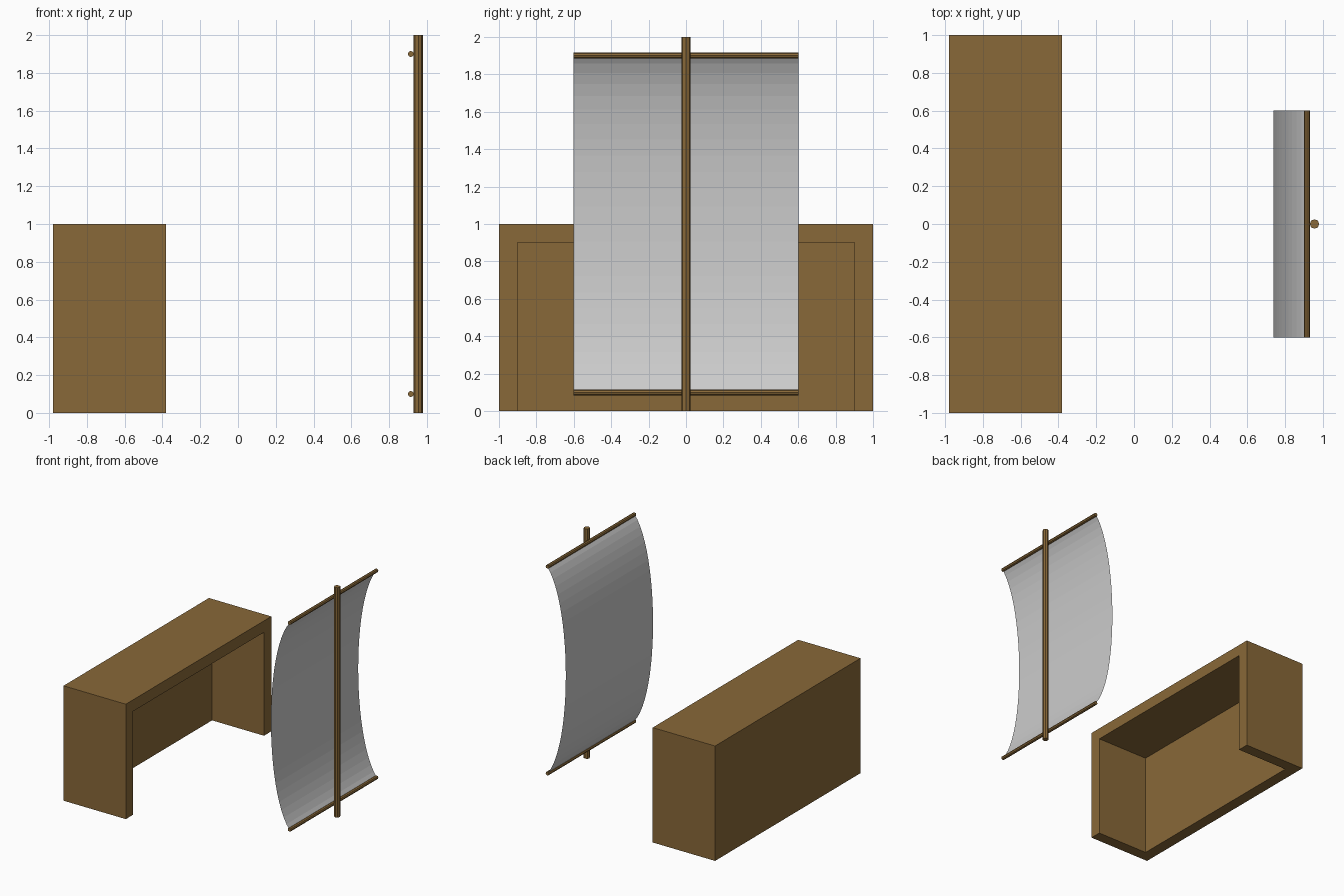
import bpy, bmesh, math
from mathutils import Matrix

if "Cube" in bpy.data.objects:
    bpy.data.objects.remove(bpy.data.objects["Cube"])

wood = bpy.data.materials.new("wood")
wood.diffuse_color = (0.25, 0.14, 0.04, 1)
wood.use_nodes = True
wood.node_tree.nodes["Principled BSDF"].inputs["Base Color"].default_value = wood.diffuse_color


def make_object(name, bm, mat=None):
    bmesh.ops.recalc_face_normals(bm, faces=bm.faces)
    mesh = bpy.data.meshes.new(name)
    bm.to_mesh(mesh)
    bm.free()
    obj = bpy.data.objects.new(name, mesh)
    bpy.context.collection.objects.link(obj)
    if mat:
        mesh.materials.append(mat)
    return obj


def pole(name, radius, length, centre, along_y=False):
    bm = bmesh.new()
    rot = Matrix.Rotation(math.pi / 2, 4, 'X') if along_y else Matrix()
    bmesh.ops.create_cone(bm, cap_ends=True, segments=8, radius1=radius, radius2=radius,
                          depth=length, matrix=Matrix.Translation(centre) @ rot)
    return make_object(name, bm, wood)


# Counter: U-shaped arch front, extruded to the back panel, open below
def counter():
    x_back, x_inner, x_front = -0.98, -0.88, -0.38
    outer = [(-1, 0), (-1, 1), (1, 1), (1, 0)]
    inner = [(-0.9, 0), (-0.9, 0.9), (0.9, 0.9), (0.9, 0)]
    bm = bmesh.new()
    ring = lambda x, pts: [bm.verts.new((x, y, z)) for y, z in pts]
    back, front = ring(x_back, outer), ring(x_front, outer)
    deep, rim = ring(x_inner, inner), ring(x_front, inner)
    bm.faces.new(back)
    bm.faces.new(deep)
    for i in range(3):
        bm.faces.new((back[i], back[i + 1], front[i + 1], front[i]))
        bm.faces.new((front[i], front[i + 1], rim[i + 1], rim[i]))
        bm.faces.new((rim[i], rim[i + 1], deep[i + 1], deep[i]))
    # underside rim
    bm.faces.new((back[0], front[0], rim[0], deep[0]))
    bm.faces.new((back[3], deep[3], rim[3], front[3]))
    bm.faces.new((back[0], deep[0], deep[3], back[3]))
    make_object("counter", bm, wood)


# Sail: thin sheet following a bulging bezier arc
def sail(segments=24):
    x_end, depth, half, handle = 0.915, 0.237, 0.9, 0.6
    bm = bmesh.new()
    prev = None
    for i in range(segments + 1):
        t = i / segments
        u = 1 - t
        x = x_end - 3 * t * u * depth
        z = 1 - half * u**3 - 3 * handle * u * u * t + 3 * handle * u * t * t + half * t**3
        row = [bm.verts.new((x, y, z)) for y in (-0.6, 0.6)]
        if prev:
            bm.faces.new((prev[0], prev[1], row[1], row[0]))
        prev = row
    make_object("sail", bm)


counter()
sail()

# Mast and the two cross poles
pole("mast", 0.025, 2, (0.955, 0, 1))
for name, z in (("lower_pole", 0.1), ("upper_pole", 1.9)):
    pole(name, 0.016, 1.2, (0.915, 0, z), along_y=True)
